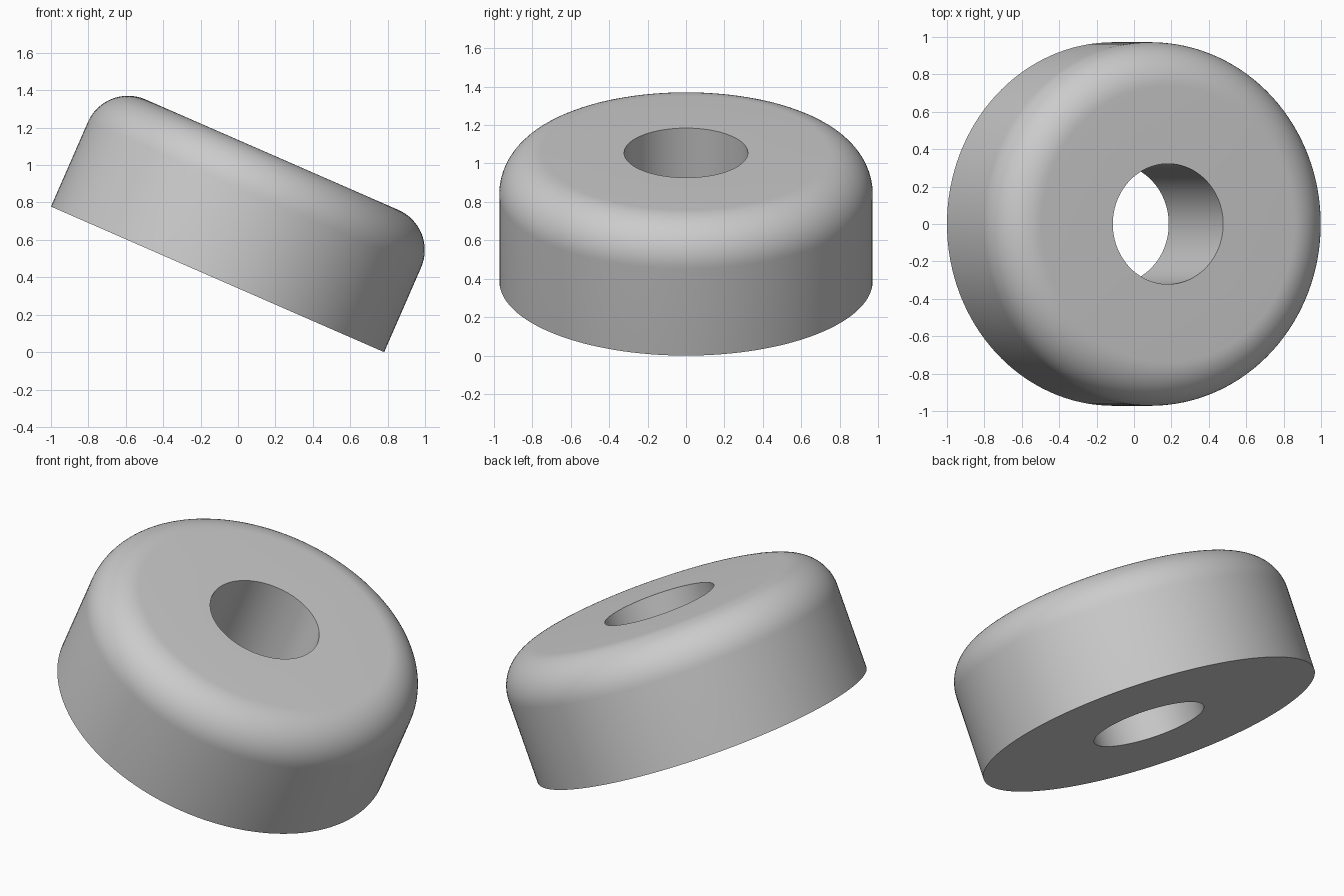
import bpy
import bmesh
from math import sin, cos, pi, radians
from mathutils import Matrix, Vector

cube = bpy.data.objects.get("Cube")
if cube:
    bpy.data.objects.remove(cube, do_unlink=True)

RADIUS, HOLE, HEIGHT, FILLET = 0.972, 0.322, 0.727, 0.234
TILT = radians(23.6)
SEGMENTS, FILLET_STEPS = 128, 16

# Plain grey material
grey = bpy.data.materials.new("plain_grey")
grey.use_nodes = True
colour = (0.6, 0.6, 0.6, 1)
grey.diffuse_color = colour
grey.node_tree.nodes["Principled BSDF"].inputs["Base Color"].default_value = colour

# Closed cross-section: hole wall, flat base, outer wall, rounded shoulder
profile = [(HOLE, HEIGHT), (HOLE, 0), (RADIUS, 0)]
for i in range(FILLET_STEPS + 1):
    a = i / FILLET_STEPS * pi / 2
    profile.append((RADIUS - FILLET + FILLET * cos(a),
                    HEIGHT - FILLET + FILLET * sin(a)))

# Revolve the section around its axis
bm = bmesh.new()
rings = []
for s in range(SEGMENTS):
    a = 2 * pi * s / SEGMENTS
    rings.append([bm.verts.new((r * cos(a), r * sin(a), z)) for r, z in profile])
for s in range(SEGMENTS):
    here, after = rings[s], rings[(s + 1) % SEGMENTS]
    for i in range(len(profile)):
        j = (i + 1) % len(profile)
        bm.faces.new((here[i], after[i], after[j], here[j]))
bmesh.ops.recalc_face_normals(bm, faces=bm.faces)

# Tilt towards +x and rest the lower rim on the ground
base_centre = Vector((RADIUS * cos(TILT) - 1, 0, RADIUS * sin(TILT)))
bm.transform(Matrix.Translation(base_centre) @ Matrix.Rotation(TILT, 4, "Y"))

mesh = bpy.data.meshes.new("rounded_foot")
bm.to_mesh(mesh)
bm.free()
mesh.materials.append(grey)
foot = bpy.data.objects.new("rounded_foot", mesh)
bpy.context.collection.objects.link(foot)

# Smooth shading with crisp rims
bpy.ops.object.select_all(action="DESELECT")
foot.select_set(True)
bpy.context.view_layer.objects.active = foot
bpy.ops.object.shade_smooth_by_angle(angle=radians(30))
